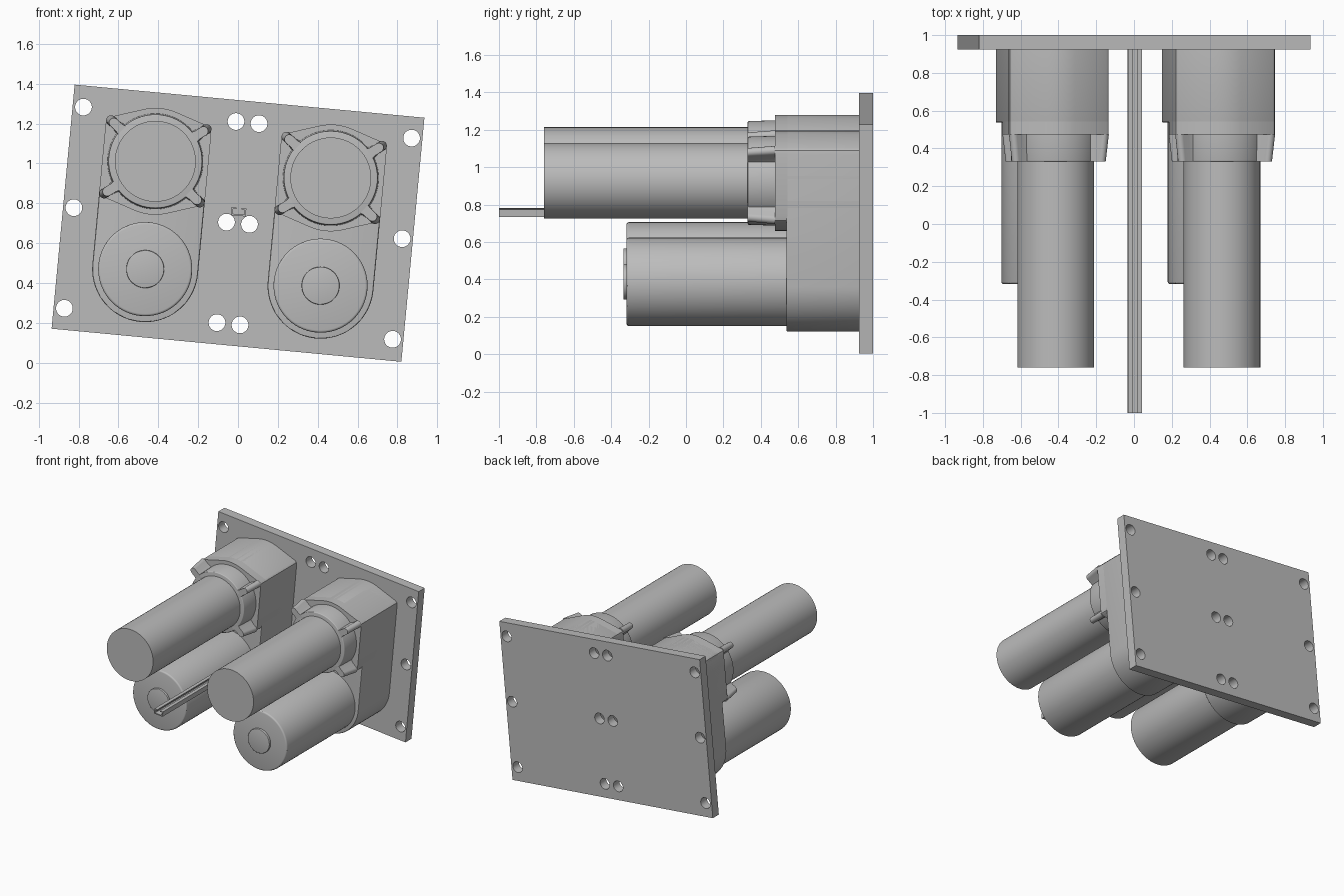
import bpy, bmesh, math
from mathutils import Matrix, Vector

if "Cube" in bpy.data.objects:
    bpy.data.objects.remove(bpy.data.objects["Cube"])

# Everything is built in the plate's own frame (x, z centred), then tilted about y
TILT = Matrix.Translation((0, 0, 0.70)) @ Matrix.Rotation(math.radians(5.4), 4, 'Y')

grey = bpy.data.materials.new("machine grey")
grey.diffuse_color = (0.5, 0.5, 0.5, 1)
grey.use_nodes = True
grey.node_tree.nodes["Principled BSDF"].inputs["Base Color"].default_value = grey.diffuse_color


def circle(cx, cz, r, n=64, a0=0, a1=360):
    full = abs(a1 - a0) >= 360
    k = n if full else n + 1
    return [(cx + r * math.cos(math.radians(a0 + (a1 - a0) * i / n)),
             cz + r * math.sin(math.radians(a0 + (a1 - a0) * i / n))) for i in range(k)]


def prism(name, loops, back, front, cx=0, cz=0, scale=1.0, bevel=0):
    """Extrude closed x-z outlines (later ones are holes) from back to front along y."""
    bm = bmesh.new()
    edges = []
    for loop in loops:
        vs = [bm.verts.new((x, back, z)) for x, z in loop]
        edges += [bm.edges.new((vs[i], vs[(i + 1) % len(vs)])) for i in range(len(vs))]
    bmesh.ops.triangle_fill(bm, edges=edges, use_beauty=True, normal=(0, 1, 0))
    ext = bmesh.ops.extrude_face_region(bm, geom=bm.faces[:], use_keep_orig=True)
    for v in [g for g in ext['geom'] if isinstance(g, bmesh.types.BMVert)]:
        v.co = Vector((v.co.x * scale, front, v.co.z * scale))
    bmesh.ops.recalc_face_normals(bm, faces=bm.faces[:])
    if bevel:
        rim = [e for e in bm.edges if all(abs(v.co.y - front) < 1e-5 for v in e.verts)
               and e.calc_face_angle(0) > 0.8]
        bmesh.ops.bevel(bm, geom=rim, offset=bevel, segments=3, profile=0.5, affect='EDGES')
    me = bpy.data.meshes.new(name)
    bm.to_mesh(me)
    bm.free()
    me.materials.append(grey)
    ob = bpy.data.objects.new(name, me)
    bpy.context.collection.objects.link(ob)
    ob.matrix_world = TILT @ Matrix.Translation((cx, 0, cz))
    bpy.ops.object.select_all(action='DESELECT')
    ob.select_set(True)
    bpy.context.view_layer.objects.active = ob
    bpy.ops.object.shade_smooth_by_angle(angle=math.radians(30))
    return ob


# Mounting plate with twelve bolt holes
W, H = 0.8815, 0.615
holes = [circle(x, z, 0.042, 32) for x in (-0.827, -0.058, 0.058, 0.827)
         for z in (-0.507, 0, 0.507)]
prism("mounting_plate", [[(-W, -H), (W, -H), (W, H), (-W, H)]] + holes, 1.0, 0.925)

# Gear head outline: flat sides, chamfered shoulders, domed top and bottom
shoulder = [(0.266, 0.165), (0.262, 0.188), (0.25, 0.2)]
top = shoulder + circle(0, 0, 0.268, 12, 73, 107) + [(-x, z) for x, z in reversed(shoulder)]
head = top + [(x, -z) for x, z in reversed(top)]
DROP = -0.543
# Lower housing outline: same top, long sides, round bottom
housing = top + circle(0, DROP, 0.266, 40, 180, 360)

# Corner rib outline, running outward along x
rib = [(0.2, -0.04), (0.24, -0.03), (0.265, -0.025)] + circle(0.303, 0, 0.025, 12, -90, 90) \
    + [(0.265, 0.025), (0.24, 0.03), (0.2, 0.04)]


def rotated(pts, deg):
    c, s = math.cos(math.radians(deg)), math.sin(math.radians(deg))
    return [(x * c - z * s, x * s + z * c) for x, z in pts]


for side, cx in (("left", -0.442), ("right", 0.442)):
    cz = 0.27
    prism(side + "_gear_housing", [housing], 0.925, 0.537, cx, cz, bevel=0.006)
    prism(side + "_gear_head", [head], 0.925, 0.475, cx, cz)
    prism(side + "_collar", [circle(0, 0, 0.24)], 0.475, 0.33, cx, cz, 0.98, bevel=0.006)
    for i, a in enumerate((37.5, 142.5, 217.5, 322.5)):
        prism(f"{side}_collar_rib_{i + 1}", [rotated(rib, a)], 0.475, 0.33, cx, cz, 0.94)
    # Long upper motor
    prism(side + "_upper_motor", [circle(0, 0, 0.203)], 0.34, -0.76, cx, cz)
    # Short wide lower motor with end boss
    prism(side + "_lower_motor", [circle(0, 0, 0.236)], 0.55, -0.318, cx, cz + DROP, bevel=0.012)
    prism(side + "_motor_boss", [circle(0, 0, 0.095, 48)], -0.31, -0.335, cx, cz + DROP, bevel=0.004)

# Slotted channel rail between the motors
half = [(0.012, 0.02), (0.037, 0.02), (0.037, -0.02)]
inner = [(0.029, -0.012), (0.029, 0.012), (0.012, 0.012)]
rail = half + [(-x, z) for x, z in reversed(half)] \
    + [(-x, z) for x, z in reversed(inner)] + inner
prism("channel_rail", [rail], 0.925, -1.0, -0.002, 0.057)
